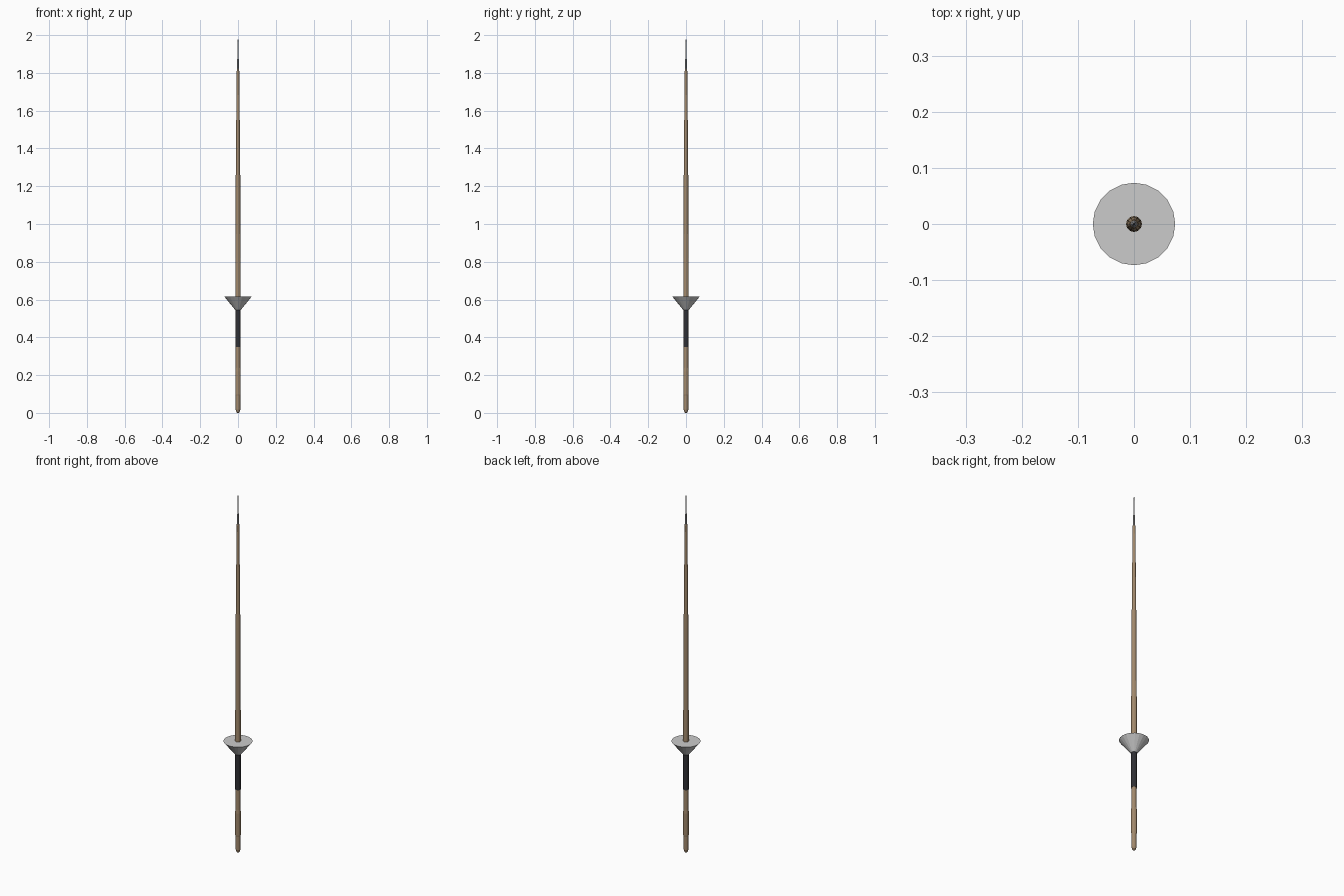
import bpy, math

if "Cube" in bpy.data.objects:
    bpy.data.objects.remove(bpy.data.objects["Cube"])


def material(name, color):
    m = bpy.data.materials.new(name)
    m.diffuse_color = color
    m.use_nodes = True
    m.node_tree.nodes["Principled BSDF"].inputs["Base Color"].default_value = m.diffuse_color
    return m


def lathe(name, profile, sides, mat=None):
    """Spin (radius, z) pairs around z and cap both ends."""
    verts, faces = [], []
    for r, z in profile:
        for i in range(sides):
            a = 2 * math.pi * i / sides
            verts.append((r * math.cos(a), r * math.sin(a), z))
    for k in range(len(profile) - 1):
        for i in range(sides):
            j = (i + 1) % sides
            faces.append((k * sides + i, k * sides + j,
                          (k + 1) * sides + j, (k + 1) * sides + i))
    faces.append(tuple(reversed(range(sides))))
    faces.append(tuple(range(len(verts) - sides, len(verts))))
    mesh = bpy.data.meshes.new(name)
    mesh.from_pydata(verts, [], faces)
    if mat:
        mesh.materials.append(mat)
    ob = bpy.data.objects.new(name, mesh)
    bpy.context.collection.objects.link(ob)
    return ob


wood = material("wood", (0.36, 0.25, 0.15, 1))
leather = material("dark_leather", (0.03, 0.03, 0.035, 1))
steel = material("steel", (0.45, 0.45, 0.46, 1))

# Rear shaft with rounded butt
lathe("rear_shaft", [(0.004, 0.0), (0.009, 0.006), (0.0125, 0.018), (0.013, 0.09),
                     (0.0145, 0.1), (0.0145, 0.22), (0.013, 0.24), (0.013, 0.355)], 12, wood)

# Wrapped hand grip
lathe("grip", [(0.0145, 0.35), (0.0145, 0.55)], 12, leather)

# Conical hand guard
lathe("hand_guard", [(0.015, 0.545), (0.0735, 0.617)], 20)

# Long tapering front shaft
lathe("front_shaft", [(0.0145, 0.55), (0.014, 0.76), (0.012, 1.25),
                      (0.009, 1.58), (0.0065, 1.82)], 12, wood)

# Slender metal point
lathe("tip", [(0.006, 1.815), (0.0045, 1.86), (0.003, 1.9),
              (0.002, 1.96), (0.0005, 2.0)], 8, steel)
